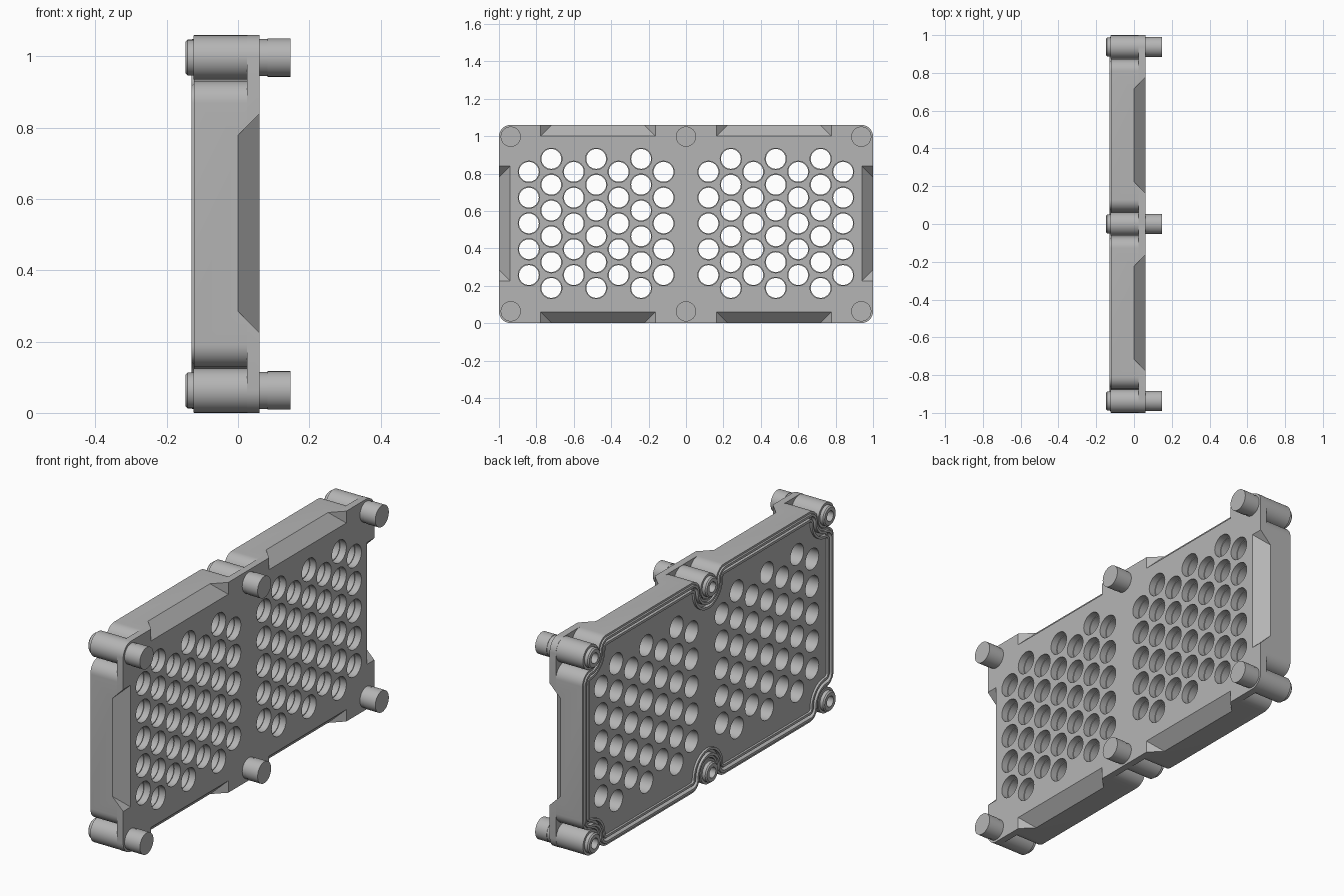
import bpy, bmesh
from math import sin, cos, pi, radians
from mathutils import Matrix, Vector

if "Cube" in bpy.data.objects:
    bpy.data.objects.remove(bpy.data.objects["Cube"])

H = 1.06            # panel height
C = 0.063           # corner centre distance from the edges
CLEAR = 0.065       # scallop radius around the bosses
FLANGE_BACK, FRONT = 0.025, 0.06

grey = bpy.data.materials.new("plain_grey")
grey.use_nodes = True
grey.diffuse_color = (0.46, 0.46, 0.46, 1)
grey.node_tree.nodes["Principled BSDF"].inputs["Base Color"].default_value = grey.diffuse_color


def make_object(name, bm):
    bmesh.ops.recalc_face_normals(bm, faces=bm.faces)
    mesh = bpy.data.meshes.new(name)
    bm.to_mesh(mesh)
    bm.free()
    mesh.materials.append(grey)
    obj = bpy.data.objects.new(name, mesh)
    bpy.context.collection.objects.link(obj)
    return obj


def select(obj):
    bpy.ops.object.select_all(action="DESELECT")
    obj.select_set(True)
    bpy.context.view_layer.objects.active = obj


def smooth(obj):
    select(obj)
    bpy.ops.object.shade_smooth_by_angle(angle=radians(30))


def arc(cy, cz, r, start, end, steps=10):
    angles = [radians(start + (end - start) * i / steps) for i in range(steps + 1)]
    return [(cy + r * cos(a), cz + r * sin(a)) for a in angles]


def mirror_outline(quarter):
    """Mirror a lower-left quarter across the middle and then upwards."""
    flip = [(-y, z) for y, z in reversed(quarter) if abs(y) > 1e-5]
    half = quarter + flip
    return half + [(y, H - z) for y, z in reversed(half)]


def scalloped(offset):
    """Body outline, moved inwards by offset, dipping around each boss."""
    r, big = C - offset, CLEAR + offset
    edge = C + CLEAR
    quarter = arc(-1 + C, edge + C, r, 180, 270)
    quarter += arc(-1 + C, C, big, 90, 0)
    quarter += arc(-1 + edge + C, C, r, 180, 270)
    quarter += arc(-edge, C, r, 270, 360)
    quarter += arc(0, C, big, 180, 90)
    return mirror_outline(quarter)


def loft(name, rings):
    """Skin a stack of (x, outline) rings and cap both ends."""
    bm = bmesh.new()
    loops = [[bm.verts.new((x, y, z)) for y, z in pts] for x, pts in rings]
    n = len(loops[0])
    for a, b in zip(loops, loops[1:]):
        for i in range(n):
            j = (i + 1) % n
            bm.faces.new((a[i], a[j], b[j], b[i]))
    bm.faces.new(loops[0])
    bm.faces.new(loops[-1])
    return make_object(name, bm)


def hole_cutter(name, radius):
    """Staggered hole pattern, seven columns on each half."""
    bm = bmesh.new()
    for side in (-1, 1):
        for col in range(1, 8):
            count = 5 if col % 2 else 6
            for row in range(count):
                z = H / 2 + 0.003 + (row - (count - 1) / 2) * 0.138
                place = Matrix.Translation((0, side * col * 0.12, z)) @ Matrix.Rotation(pi / 2, 4, "Y")
                bmesh.ops.create_cone(bm, cap_ends=True, segments=32, radius1=radius,
                                      radius2=radius, depth=1, matrix=place)
    return make_object(name, bm)


def pocket_cutter():
    """Hip-roof wedges whose ridges lie on the panel edges at x = 0."""
    bm = bmesh.new()
    y_axis, z_axis = Vector((0, 1, 0)), Vector((0, 0, 1))
    pockets = [(Vector((0, s, H / 2 + 0.002)), z_axis, y_axis) for s in (-1, 1)]
    pockets += [(Vector((0, s * 0.47, z)), y_axis, z_axis) for s in (-1, 1) for z in (0, H)]
    rise = 0.12
    for centre, along, across in pockets:
        ridge = [bm.verts.new(centre + along * s * 0.247) for s in (-1, 1)]
        top = [bm.verts.new(centre + Vector((rise, 0, 0)) + along * s * (0.247 + rise) + across * t * rise)
               for s, t in ((-1, -1), (1, -1), (1, 1), (-1, 1))]
        bm.faces.new(top)
        bm.faces.new((ridge[0], ridge[1], top[1], top[0]))
        bm.faces.new((ridge[1], ridge[0], top[3], top[2]))
        bm.faces.new((ridge[0], top[0], top[3]))
        bm.faces.new((ridge[1], top[2], top[1]))
    return make_object("pocket_cutter", bm)


def cut(obj, cutters):
    select(obj)
    for cutter in cutters:
        mod = obj.modifiers.new("cut", "BOOLEAN")
        mod.operation, mod.solver, mod.object = "DIFFERENCE", "EXACT", cutter
        bpy.ops.object.modifier_apply(modifier=mod.name)


def lathe(name, profile, y, z):
    """Turn a (radius, x) profile around an axis parallel to x."""
    bm = bmesh.new()
    verts = [bm.verts.new((x, r, 0)) for r, x in profile]
    edges = [bm.edges.new(pair) for pair in zip(verts, verts[1:])]
    bmesh.ops.spin(bm, geom=verts + edges, cent=(0, 0, 0), axis=(1, 0, 0),
                   angle=2 * pi, steps=40)
    bmesh.ops.remove_doubles(bm, verts=bm.verts, dist=1e-5)
    obj = make_object(name, bm)
    obj.location = (0, y, z)
    smooth(obj)


# Scalloped body with a sealing rim and groove around the back
rim = [(0, FLANGE_BACK), (0, -0.123), (0.01, -0.123), (0.012, -0.13), (0.024, -0.13),
       (0.024, -0.108), (0.038, -0.108), (0.038, -0.126), (0.05, -0.126), (0.05, -0.115)]
body = loft("panel_body", [(x, scalloped(o)) for o, x in rim])

# Full-size front flange with rounded corners
corner = mirror_outline(arc(-1 + C, C, C, 180, 270))
flange = loft("front_flange", [(FLANGE_BACK, corner), (FRONT, corner)])

# Holes (slightly wider in the flange) and bevelled edge pockets
pockets = pocket_cutter()
narrow, wide = hole_cutter("narrow_holes", 0.053), hole_cutter("wide_holes", 0.057)
cut(body, [narrow, pockets])
cut(flange, [wide, pockets])
for cutter in (pockets, narrow, wide):
    bpy.data.objects.remove(cutter)
smooth(body)
smooth(flange)

# Mounting bosses: socket at the back, sleeve, and peg at the front
boss = [(0, -0.11), (0.026, -0.11), (0.026, -0.148), (0.044, -0.148), (0.05, -0.142),
        (0.05, -0.125), (0.062, -0.125), (0.062, FRONT)]
peg = [(0, 0.05), (0.052, 0.05), (0.052, 0.083), (0.054, 0.083), (0.054, 0.147), (0, 0.147)]
for col, y in (("right", -1 + C), ("middle", 0), ("left", 1 - C)):
    for row, z in (("lower", C), ("upper", H - C)):
        lathe(f"{row}_{col}_boss", boss + [(0, FRONT)], y, z)
        lathe(f"{row}_{col}_peg", peg, y, z)
